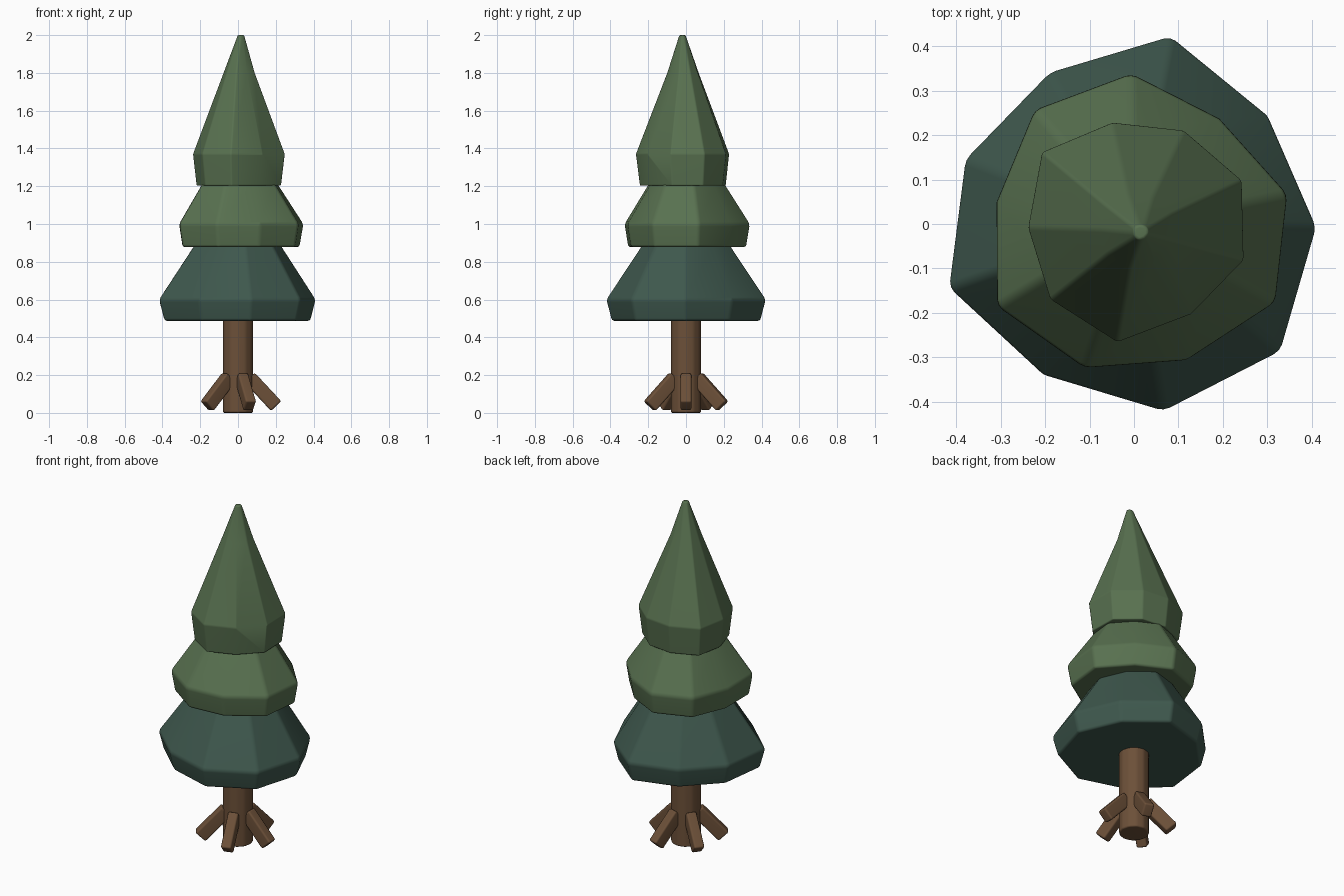
import bpy, bmesh, math
from mathutils import Vector

if "Cube" in bpy.data.objects:
    bpy.data.objects.remove(bpy.data.objects["Cube"])


def material(name, rgb):
    m = bpy.data.materials.new(name)
    m.diffuse_color = (*rgb, 1.0)
    m.use_nodes = True
    m.node_tree.nodes["Principled BSDF"].inputs["Base Color"].default_value = m.diffuse_color
    return m


TEAL = material("dark teal needles", (0.048, 0.096, 0.074))
GREEN = material("green needles", (0.098, 0.165, 0.080))
BROWN = material("brown bark", (0.150, 0.080, 0.040))


def finish(name, bm, mat, bevel, angle=25):
    """Turn a bmesh into an object with softly rounded edges."""
    bmesh.ops.recalc_face_normals(bm, faces=bm.faces)
    for f in bm.faces:
        f.smooth = True
    mesh = bpy.data.meshes.new(name)
    bm.to_mesh(mesh)
    bm.free()
    mesh.materials.append(mat)
    ob = bpy.data.objects.new(name, mesh)
    bpy.context.collection.objects.link(ob)
    b = ob.modifiers.new("soft edges", 'BEVEL')
    b.width, b.segments = bevel, 2
    b.limit_method, b.angle_limit = 'ANGLE', math.radians(angle)
    w = ob.modifiers.new("flat shading", 'WEIGHTED_NORMAL')
    w.keep_sharp = True
    return ob


def loft(rings):
    """Skin a list of point rings and cap both ends."""
    bm = bmesh.new()
    loops = [[bm.verts.new(p) for p in ring] for ring in rings]
    n = len(loops[0])
    for a, b in zip(loops, loops[1:]):
        for i in range(n):
            j = (i + 1) % n
            bm.faces.new((a[i], a[j], b[j], b[i]))
    bm.faces.new(loops[0][::-1])
    bm.faces.new(loops[-1])
    return bm


def tier(name, start, radii, profile, mat, bevel):
    """Uneven nine-sided tier; profile rows are (z, scale, shift x, shift y)."""
    rings = []
    for z, s, dx, dy in profile:
        ring = []
        for i, r in enumerate(radii):
            a = math.radians(start + 40 * i)
            r *= 1.008 * s
            ring.append((dx + r * math.cos(a), dy + r * math.sin(a), z))
        rings.append(ring)
    return finish(name, loft(rings), mat, bevel)


# Foliage tiers (corner radii listed counter-clockwise)
tier("lower_foliage", -1,
     (0.410, 0.387, 0.430, 0.390, 0.406, 0.440, 0.396, 0.426, 0.436),
     [(0.487, 0.93, 0, 0), (0.60, 1, 0, 0), (0.895, 0.54, 0, 0)], TEAL, 0.014)
tier("middle_foliage", 11,
     (0.351, 0.305, 0.338, 0.340, 0.313, 0.359, 0.342, 0.328, 0.363),
     [(0.877, 0.94, 0, 0), (1.0, 1, 0, 0), (1.215, 0.60, 0, 0)], GREEN, 0.014)
tier("top_foliage", 22,
     (0.260, 0.237, 0.232, 0.261, 0.237, 0.252, 0.267, 0.2385, 0.258),
     [(1.203, 0.92, 0, 0), (1.37, 1, 0, 0), (1.80, 0.34, 0.004, -0.010),
      (2.0, 0.07, 0.015, -0.018)], GREEN, 0.012)

# Trunk
trunk = [[(0.082 * math.cos(math.tau * i / 12), 0.082 * math.sin(math.tau * i / 12), z)
          for i in range(12)] for z in (0.0, 0.52)]
finish("trunk", loft(trunk), BROWN, 0.01)

# Five slanted roots around the trunk
for k in range(5):
    a = math.radians(72 * k)
    out = Vector((math.cos(a), math.sin(a), 0))
    side = Vector((-math.sin(a), math.cos(a), 0)) * 0.029
    along = out * 0.68 + Vector((0, 0, -0.73))
    up = (out * 0.73 + Vector((0, 0, 0.68))) * 0.0375
    foot = out * 0.202 + Vector((0, 0, 0.036))
    rings = [[c - side - up, c + side - up, c + side + up, c - side + up]
             for c in (foot - along * 0.207, foot)]
    finish(f"root_{k + 1}", loft(rings), BROWN, 0.01)
